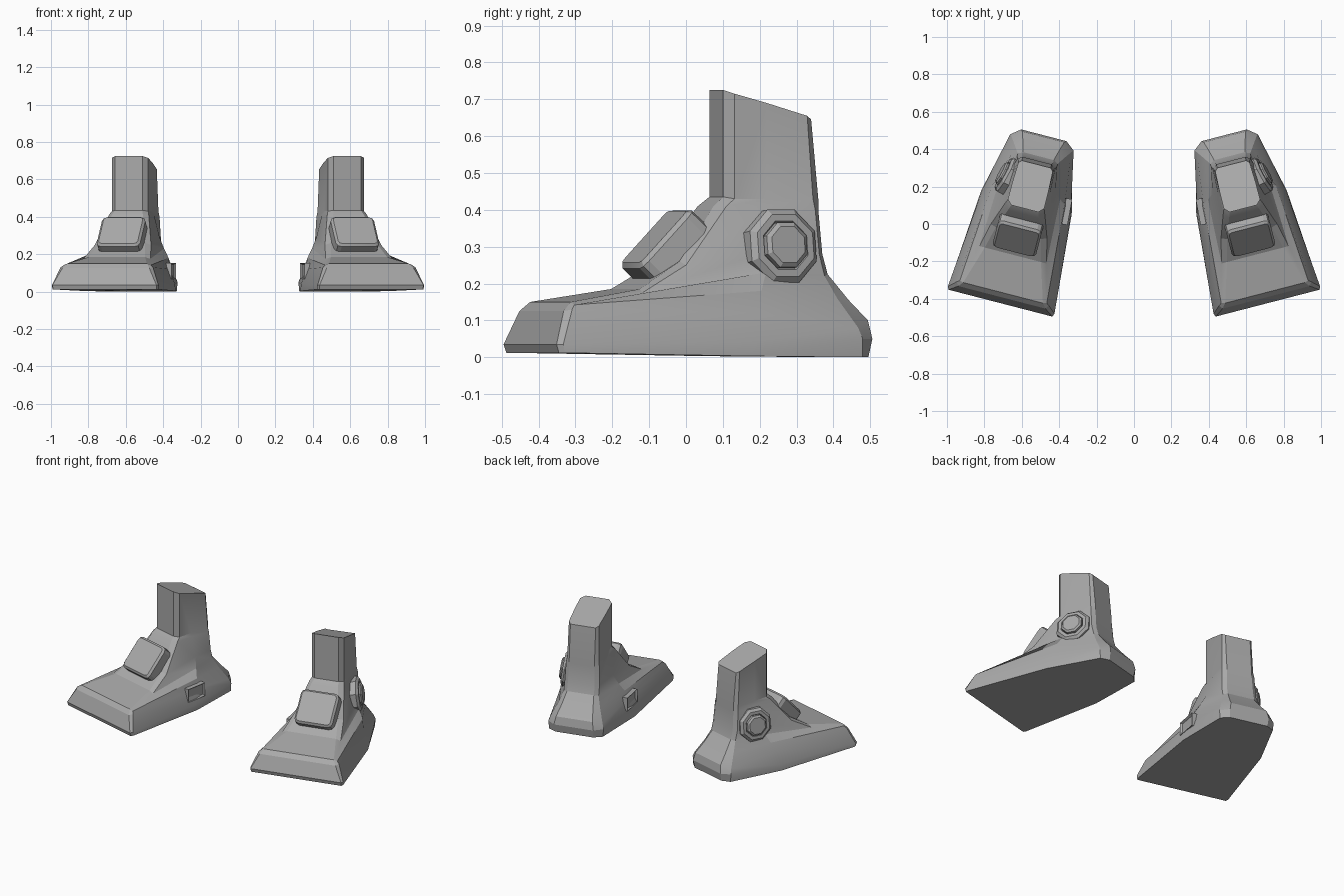
import bpy, bmesh
from math import radians, pi
from mathutils import Matrix, Vector

cube = bpy.data.objects.get("Cube")
if cube:
    bpy.data.objects.remove(cube, do_unlink=True)

# Single grey material
grey = bpy.data.materials.new("armour_grey")
grey.use_nodes = True
colour = (0.4, 0.4, 0.4, 1)
grey.diffuse_color = colour
grey.node_tree.nodes["Principled BSDF"].inputs["Base Color"].default_value = colour

# Each part is built in the frame of one foot, which is turned outward
FOOT = Matrix.Translation((0.605, 0, 0)) @ Matrix.Rotation(radians(14.5), 4, "Z")


def finish(bm, name, local=Matrix()):
    """Place a part on the foot, mirror it to the other foot and shade it."""
    bmesh.ops.transform(bm, matrix=FOOT @ local, verts=bm.verts)
    bmesh.ops.recalc_face_normals(bm, faces=bm.faces)
    mesh = bpy.data.meshes.new(name)
    bm.to_mesh(mesh)
    bm.free()
    mesh.materials.append(grey)
    obj = bpy.data.objects.new(name, mesh)
    bpy.context.collection.objects.link(obj)
    bpy.ops.object.select_all(action="DESELECT")
    obj.select_set(True)
    bpy.context.view_layer.objects.active = obj
    bpy.ops.object.shade_smooth_by_angle(angle=radians(20))
    mirror = obj.modifiers.new("other_foot", "MIRROR")
    mirror.use_mirror_merge = False
    return obj


def loft(rings):
    """Skin a stack of closed rings and cap both ends."""
    bm = bmesh.new()
    loops = [[bm.verts.new(p) for p in ring] for ring in rings]
    for low, high in zip(loops, loops[1:]):
        n = len(low)
        for i in range(n):
            j = (i + 1) % n
            bm.faces.new((low[i], low[j], high[j], high[i]))
    bm.faces.new(loops[0][::-1])
    bm.faces.new(loops[-1])
    return bm


def box(size):
    bm = bmesh.new()
    bmesh.ops.create_cube(bm, size=1)
    bmesh.ops.scale(bm, vec=size, verts=bm.verts)
    return bm


# Foot and ankle: half rings running toe edge, toe side, mid side, heel side, heel edge
half_rings = [
    [(.285, -.43, .012), (.292, -.415, .012), (.25, .12, .003), (.17, .45, 0), (.12, .48, 0)],
    [(.287, -.437, .035), (.294, -.42, .035), (.245, .12, .04), (.175, .45, .05), (.125, .49, .05)],
    [(.24, -.405, .125), (.255, -.385, .13), (.215, .14, .12), (.165, .44, .08), (.115, .48, .1)],
    [(.22, -.38, .15), (.24, -.375, .142), (.2, .16, .18), (.13, .39, .16), (.1, .43, .155)],
    [(.155, -.17, .185), (.185, -.17, .175), (.17, .18, .23), (.11, .36, .22), (.085, .375, .225)],
    [(.125, -.05, .26), (.155, -.04, .25), (.14, .2, .29), (.11, .345, .28), (.085, .36, .28)],
    [(.085, .055, .41), (.11, .085, .41), (.11, .2, .41), (.105, .335, .4), (.08, .35, .4)],
    [(.075, .085, .435), (.1, .11, .43), (.1, .2, .43), (.1, .33, .43), (.08, .35, .43)],
    [(.075, .085, .725), (.1, .11, .715), (.1, .2, .69), (.095, .315, .655), (.08, .33, .645)],
]
rings = [half + [(-x, y, z) for x, y, z in reversed(half)] for half in half_rings]
finish(loft(rings), "foot_and_ankle")

# Instep plate: rounded corners, then a chamfered rim
bm = box((0.24, 0.215, 0.08))
corners = [e for e in bm.edges if abs((e.verts[0].co - e.verts[1].co).z) > 0.01]
bmesh.ops.bevel(bm, geom=corners, offset=0.028, segments=2, profile=0.5, affect="EDGES")
rim = [e for e in bm.edges if all(v.co.z > 0.03 for v in e.verts)]
bmesh.ops.bevel(bm, geom=rim, offset=0.012, segments=1, affect="EDGES")
finish(bm, "instep_plate",
       Matrix.Translation((0, -0.06, 0.3)) @ Matrix.Rotation(radians(47), 4, "X"))


# Ankle disc: stepped octagon on the outer side, stacked along its own axis
def octagon(radius, height):
    spin = Matrix.Rotation(pi / 4, 3, "Z")
    point = Matrix.Rotation(pi / 8, 3, "Z") @ Vector((radius, 0, 0))
    ring = []
    for _ in range(8):
        ring.append(point + Vector((0, 0, height)))
        point = spin @ point
    return ring


steps = [(.108, -.05), (.108, .012), (.092, .026), (.072, .026),
         (.066, .016), (.066, .034), (.054, .042)]
disc_place = (Matrix.Translation((0.135, 0.232, 0.3))
              @ Matrix.Rotation(radians(14), 4, "Z") @ Matrix.Rotation(radians(82), 4, "Y"))
finish(loft([octagon(r, h) for r, h in steps]), "ankle_disc", disc_place)

# Side vent: small block with a sunken face on the inner side
bm = box((0.05, 0.14, 0.085))
outer = [f for f in bm.faces if f.normal.x < -0.9]
bmesh.ops.inset_region(bm, faces=outer, thickness=0.012, depth=0)
bmesh.ops.translate(bm, vec=(0.012, 0, 0), verts=outer[0].verts)
finish(bm, "side_vent",
       Matrix.Translation((-0.213, 0.125, 0.11)) @ Matrix.Rotation(radians(-4), 4, "Z"))
